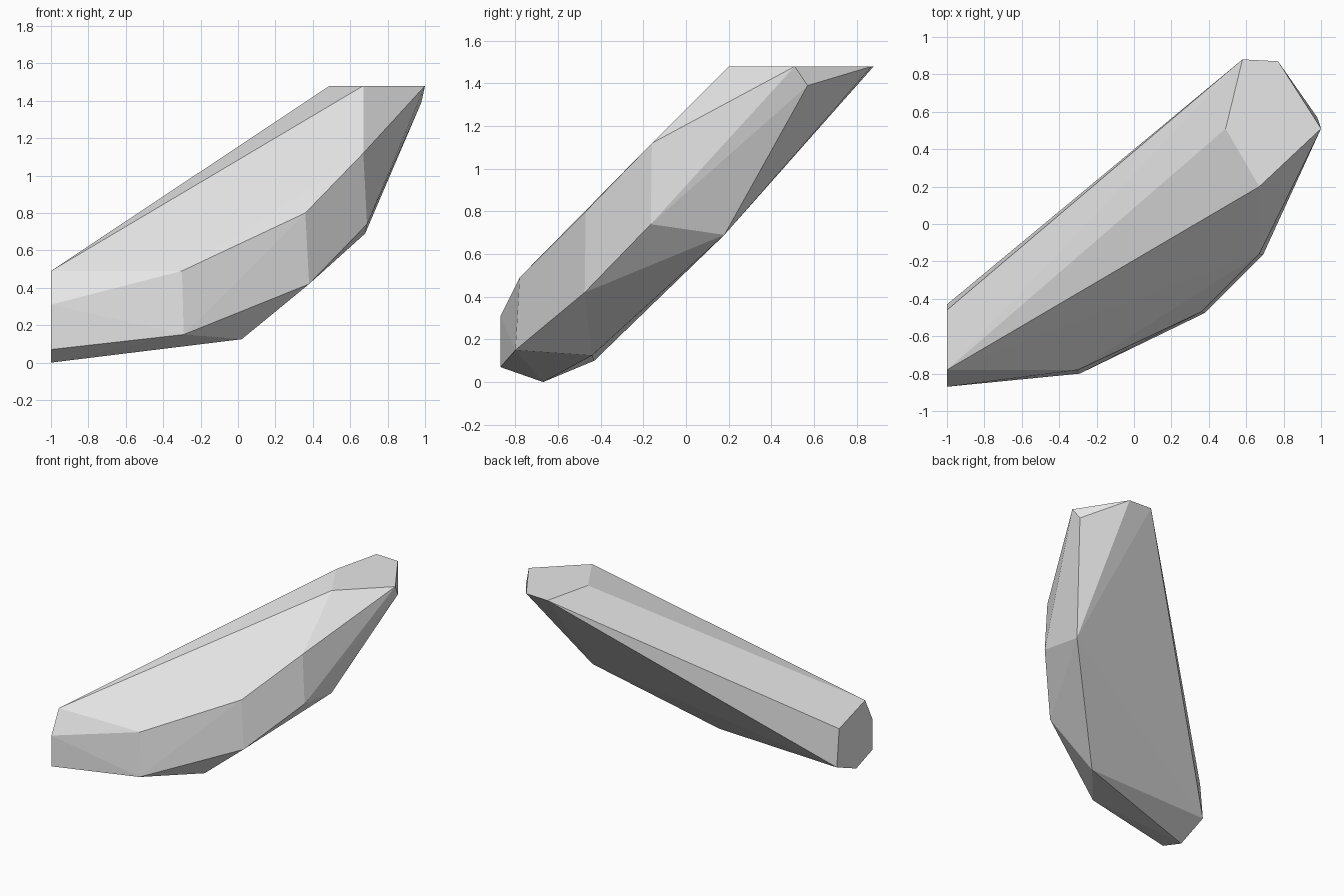
import bpy
import bmesh

# Remove the default object
default_cube = bpy.data.objects.get("Cube")
if default_cube:
    bpy.data.objects.remove(default_cube, do_unlink=True)


def make_material(name, colour):
    material = bpy.data.materials.new(name)
    material.use_nodes = True
    material.diffuse_color = colour
    material.node_tree.nodes["Principled BSDF"].inputs["Base Color"].default_value = colour
    return material


def faceted_solid(name, corners, material):
    """Wrap a flat-shaded convex skin around the corner points."""
    mesh = bpy.data.meshes.new(name)
    bm = bmesh.new()
    for corner in corners:
        bm.verts.new(corner)
    hull = bmesh.ops.convex_hull(bm, input=bm.verts[:])
    leftover = set(hull["geom_interior"]) | set(hull["geom_unused"])
    loose = [item for item in leftover if isinstance(item, bmesh.types.BMVert)]
    bmesh.ops.delete(bm, geom=loose, context="VERTS")
    bmesh.ops.recalc_face_normals(bm, faces=bm.faces[:])
    for face in bm.faces:
        face.smooth = False
    bm.to_mesh(mesh)
    bm.free()
    mesh.materials.append(material)
    solid = bpy.data.objects.new(name, mesh)
    bpy.context.collection.objects.link(solid)
    return solid


# Flat end cut at the low side: (y, z) outline at a constant x
low_x = -1.0
low_outline = [(-.87, .07), (-.87, .31), (-.78, .49),
               (-.46, .39), (-.43, .10), (-.67, 0)]
low_end = [(low_x, y, z) for y, z in low_outline]

# Flat end cut at the top: (x, y) outline at a constant z
top_z = 1.48
top_outline = [(.49, .51), (.67, .20), (1, .51), (.77, .87), (.58, .88)]
top_end = [(x, y, top_z) for x, y in top_outline]

# Curved outer rim: upper corners lie on a sloping plane, lower ones sit below
rim_drop = .38
rim_upper = [(-.30, -.78, .49), (.36, -.47, .80), (.67, -.16, 1.12)]
rim_lower = [(-.29, -.80, .15)]
rim_lower += [(x + .02, y - .005, z - rim_drop) for x, y, z in rim_upper[1:]]

# Underside corners
underside = [(.02, -.44, .125), (.68, .18, .69), (.98, .57, 1.39)]

stone_grey = make_material("stone grey", (.8, .8, .8, 1))
faceted_solid("rock_shard", low_end + top_end + rim_upper + rim_lower + underside,
              stone_grey)
